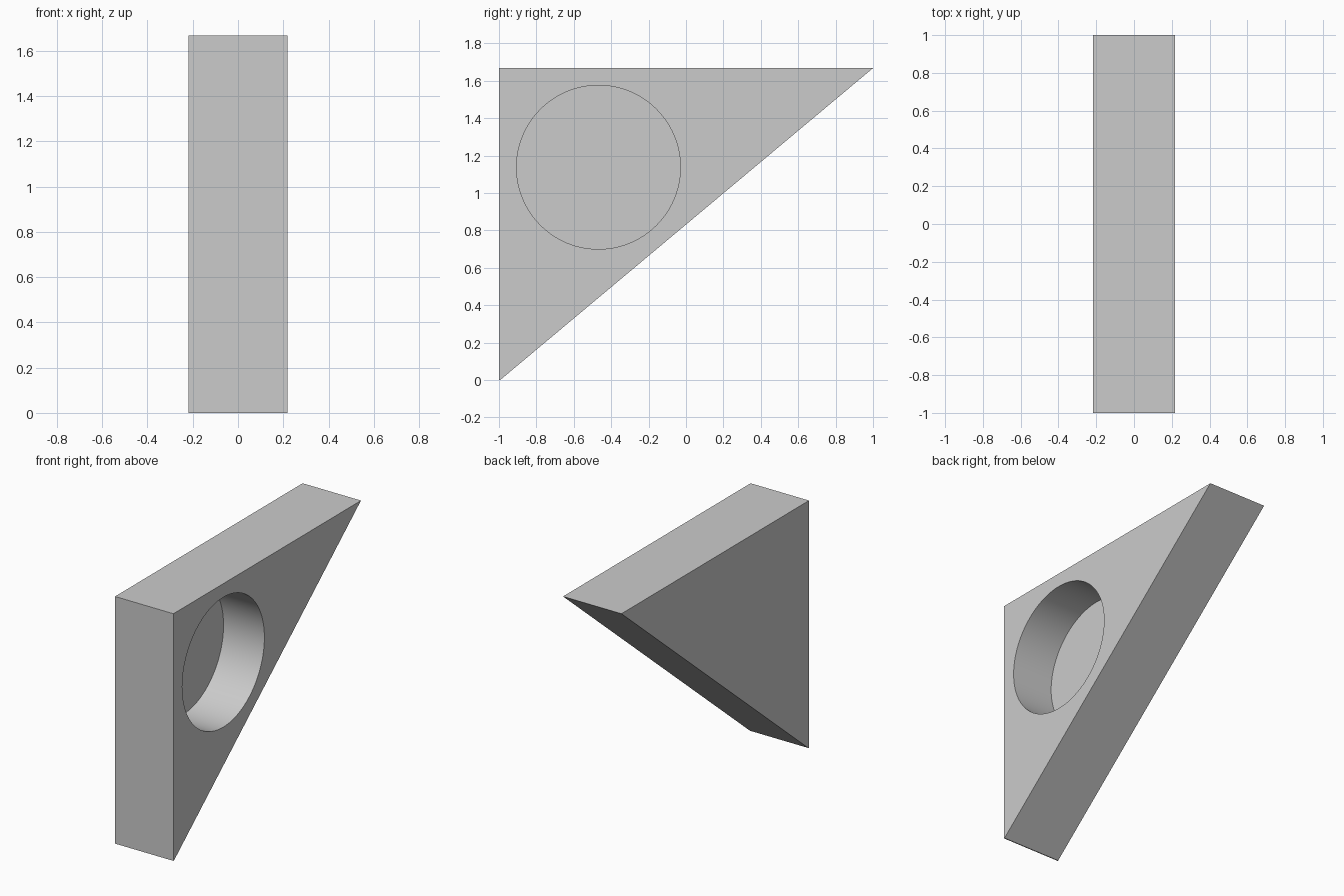
import bpy, bmesh, math
from mathutils import Matrix

cube = bpy.data.objects.get("Cube")
if cube:
    bpy.data.objects.remove(cube, do_unlink=True)

HALF, HEIGHT = 0.218, 1.668             # half thickness and height of the wedge
POCKET_Y, POCKET_Z, RADIUS = -0.468, 1.138, 0.438
DEPTH = 0.305                           # blind pocket depth from the left face

grey = bpy.data.materials.new("plain grey")
grey.use_nodes = True
colour = (0.6, 0.6, 0.6, 1)
grey.diffuse_color = colour
grey.node_tree.nodes["Principled BSDF"].inputs["Base Color"].default_value = colour


def add_object(name, bm):
    bmesh.ops.recalc_face_normals(bm, faces=bm.faces)
    mesh = bpy.data.meshes.new(name)
    bm.to_mesh(mesh)
    bm.free()
    mesh.materials.append(grey)
    obj = bpy.data.objects.new(name, mesh)
    bpy.context.collection.objects.link(obj)
    return obj


# Triangular block with a tiny flat at its foot: side profile extruded across
bm = bmesh.new()
profile = [(-1, 0), (-0.994, 0), (1, HEIGHT), (-1, HEIGHT)]
face = bm.faces.new([bm.verts.new((-HALF, y, z)) for y, z in profile])
side = bmesh.ops.extrude_face_region(bm, geom=[face])
bmesh.ops.translate(bm, vec=(2 * HALF, 0, 0),
                    verts=[v for v in side["geom"] if isinstance(v, bmesh.types.BMVert)])
block = add_object("triangular_block", bm)

# Round pocket cutter, overshooting the left face
bm = bmesh.new()
place = (Matrix.Translation((HALF, POCKET_Y, POCKET_Z))
         @ Matrix.Rotation(math.pi / 2, 4, "Y"))
bmesh.ops.create_cone(bm, cap_ends=True, segments=96, radius1=RADIUS,
                      radius2=RADIUS, depth=2 * DEPTH, matrix=place)
cutter = add_object("pocket_cutter", bm)
cutter.hide_render = True

# Cut the pocket, then drop the cutter
cut = block.modifiers.new("pocket", "BOOLEAN")
cut.operation = "DIFFERENCE"
cut.solver = "EXACT"
cut.object = cutter
bpy.ops.object.select_all(action="DESELECT")
bpy.context.view_layer.objects.active = block
block.select_set(True)
bpy.ops.object.modifier_apply(modifier=cut.name)
bpy.data.objects.remove(cutter, do_unlink=True)

# Smooth pocket wall with crisp edges
bpy.ops.object.shade_smooth_by_angle(angle=math.radians(30))
